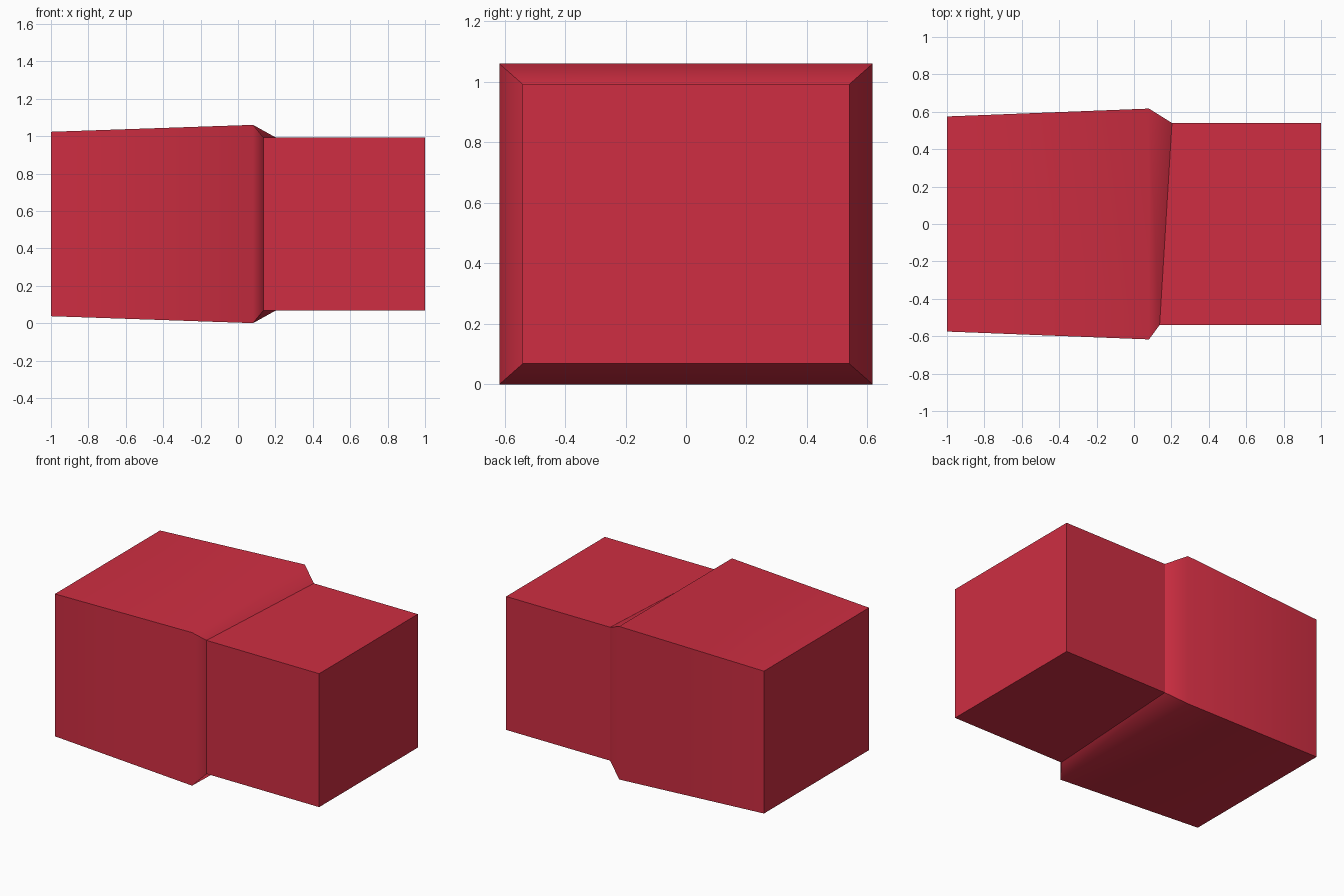
import bpy
import bmesh

default_cube = bpy.data.objects.get("Cube")
if default_cube:
    bpy.data.objects.remove(default_cube, do_unlink=True)

# Single red finish
red = bpy.data.materials.new("red")
red.use_nodes = True
colour = (0.62, 0.027, 0.054, 1.0)
red.diffuse_color = colour
red.node_tree.nodes["Principled BSDF"].inputs["Base Color"].default_value = colour

# Rectangular sections along x: front x, back x, half depth, half height
MID_Z = 0.53
SECTIONS = [
    (-1.0, -1.0, 0.575, 0.493),   # wide end
    (0.08, 0.08, 0.617, 0.53),    # flared shoulder
    (0.137, 0.203, 0.54, 0.462),  # slanted neck
    (1.0, 1.0, 0.54, 0.462),      # narrow end
]
SHOULDER = 1


def add_ring(bm, front_x, back_x, half_y, half_z):
    corners = [(-1, -1), (1, -1), (1, 1), (-1, 1)]
    return [bm.verts.new((front_x if sy < 0 else back_x,
                          sy * half_y, MID_Z + sz * half_z))
            for sy, sz in corners]


# Lofted body, capped at both ends
bm = bmesh.new()
rings = [add_ring(bm, *section) for section in SECTIONS]
for a, b in zip(rings, rings[1:]):
    for i in range(4):
        j = (i + 1) % 4
        bm.faces.new((a[i], a[j], b[j], b[i]))
bm.faces.new(rings[0])
bm.faces.new(rings[-1])
bmesh.ops.recalc_face_normals(bm, faces=bm.faces)

# Only the shoulder loop is rounded by shading; other edges stay crisp
for face in bm.faces:
    face.smooth = True
for edge in bm.edges:
    edge.smooth = all(v in rings[SHOULDER] for v in edge.verts)

mesh = bpy.data.meshes.new("stepped_block")
bm.to_mesh(mesh)
bm.free()
mesh.materials.append(red)
block = bpy.data.objects.new("stepped_block", mesh)
bpy.context.collection.objects.link(block)
